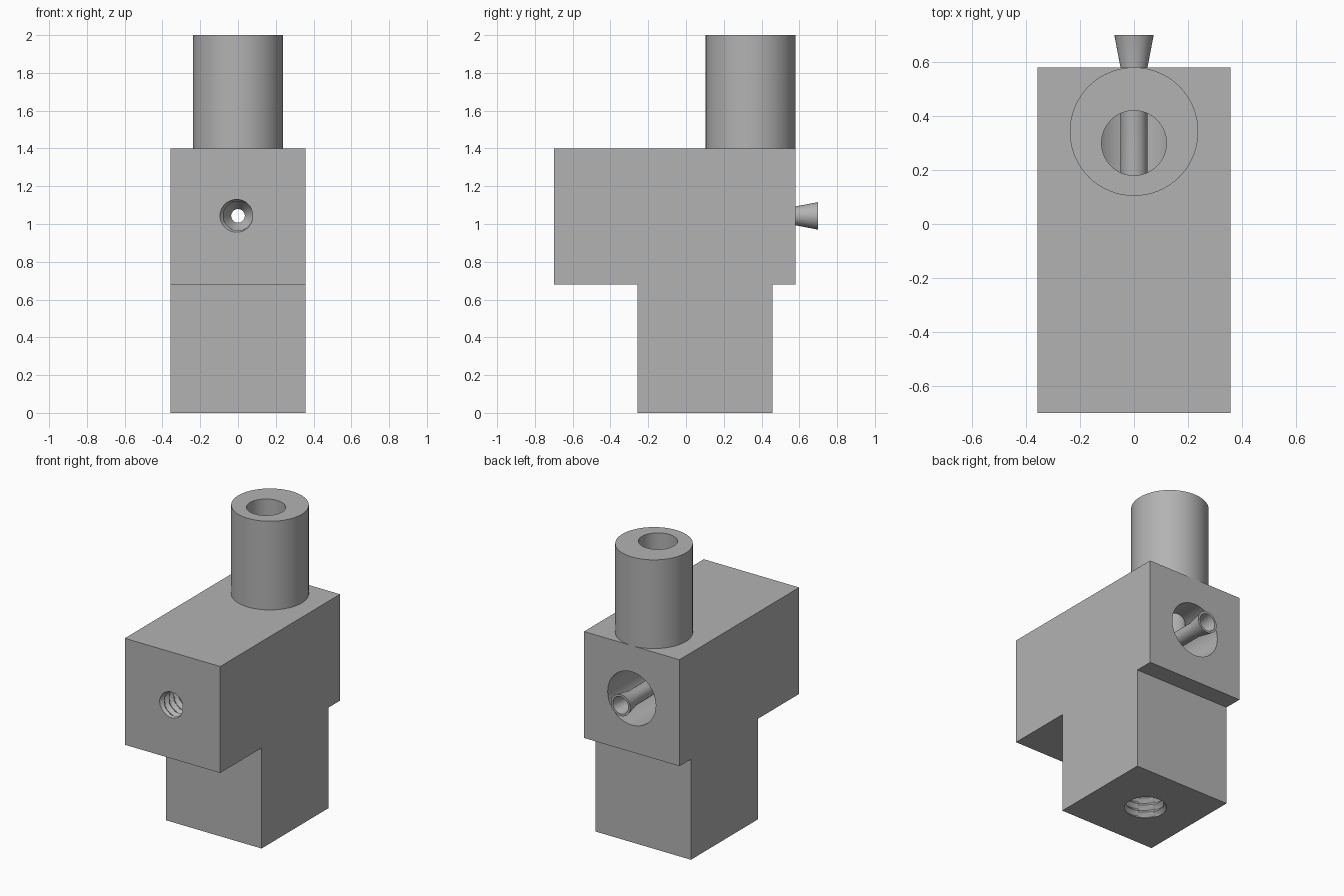
import bpy, bmesh
from math import sin, cos, pi, radians
from mathutils import Matrix

if "Cube" in bpy.data.objects:
    bpy.data.objects.remove(bpy.data.objects["Cube"])

grey = bpy.data.materials.new("plain grey")
grey.use_nodes = True
colour = (0.45, 0.45, 0.45, 1)
grey.diffuse_color = colour
grey.node_tree.nodes["Principled BSDF"].inputs["Base Color"].default_value = colour

AXIS_Z = 1.043          # height of the horizontal bore
BORE = 0.036
PORT_Y = 0.3
ALONG_Y = Matrix.Translation((0, 0, AXIS_Z)) @ Matrix.Rotation(radians(-90), 4, "X")


def finish(name, bm, matrix=Matrix()):
    bm.transform(matrix)
    bmesh.ops.recalc_face_normals(bm, faces=bm.faces)
    mesh = bpy.data.meshes.new(name)
    bm.to_mesh(mesh)
    bm.free()
    obj = bpy.data.objects.new(name, mesh)
    bpy.context.collection.objects.link(obj)
    mesh.materials.append(grey)
    return obj


def lathe(name, profile, matrix=Matrix(), closed=False, sides=64, radius_at=None):
    """Spin (radius, height) points round z; cap the ends or close the loop."""
    bm = bmesh.new()
    rings = []
    for r, h in profile:
        ring = []
        for i in range(sides):
            a = 2 * pi * i / sides
            rr = radius_at(a, h) if radius_at else r
            ring.append(bm.verts.new((rr * cos(a), rr * sin(a), h)))
        rings.append(ring)
    pairs = list(zip(rings, rings[1:]))
    if closed:
        pairs.append((rings[-1], rings[0]))
    else:
        bm.faces.new(rings[0])
        bm.faces.new(rings[-1])
    for low, high in pairs:
        for i in range(sides):
            j = (i + 1) % sides
            bm.faces.new((low[i], low[j], high[j], high[i]))
    return finish(name, bm, matrix)


def thread(name, major, minor, start, end, pitch, matrix):
    """Cutter with a helical V groove."""
    def radius_at(a, h):
        t = (h / pitch - a / (2 * pi)) % 1
        return minor + (major - minor) * (1 - abs(2 * t - 1))
    steps = round((end - start) / pitch * 8)
    profile = [(0, start + (end - start) * k / steps) for k in range(steps + 1)]
    return lathe(name, profile, matrix, sides=48, radius_at=radius_at)


def cut(obj, cutters):
    for c in cutters:
        mod = obj.modifiers.new(c.name, "BOOLEAN")
        mod.operation = "DIFFERENCE"
        mod.solver = "EXACT"
        mod.object = c
    bpy.context.view_layer.update()
    deps = bpy.context.evaluated_depsgraph_get()
    result = bpy.data.meshes.new_from_object(obj.evaluated_get(deps))
    obj.modifiers.clear()
    obj.data = result


# T-shaped body: side outline extruded across x
W = 0.357
outline = [(-0.7, 0.68), (-0.7, 1.4), (0.58, 1.4), (0.58, 0.68),
           (0.457, 0.68), (0.457, 0), (-0.258, 0), (-0.258, 0.68)]
bm = bmesh.new()
face = bm.faces.new([bm.verts.new((-W, y, z)) for y, z in outline])
extruded = bmesh.ops.extrude_face_region(bm, geom=[face])["geom"]
bmesh.ops.translate(bm, vec=(2 * W, 0, 0),
                    verts=[v for v in extruded if isinstance(v, bmesh.types.BMVert)])
body = finish("body", bm)

# Upright inlet tube
tube = lathe("inlet_tube", [(0.238, 1.4), (0.238, 2)],
             Matrix.Translation((0, 0.342, 0)))

# Cutters: inlet port, rear chamber, bore, tapered seat and two threaded holes
port = lathe("port_cutter", [(0.12, AXIS_Z), (0.12, 2.1)],
             Matrix.Translation((0, PORT_Y, 0)))
chamber = lathe("chamber_cutter", [(0.18, 0.1), (0.18, 0.7)], ALONG_Y)
bore = lathe("bore_cutter", [(0.078, -0.31), (0.078, -0.29), (BORE, -0.22), (BORE, 0.15)],
             ALONG_Y)
front_thread = thread("front_thread_cutter", 0.097, 0.076, -0.75, -0.3, 0.05, ALONG_Y)
base_thread = thread("base_thread_cutter", 0.14, 0.117, -0.05, 0.4, 0.05,
                     Matrix.Translation((0, 0.1, 0)))
cutters = [port, chamber, bore, front_thread, base_thread]
cut(body, cutters)
cut(tube, [port])
for c in cutters:
    bpy.data.objects.remove(c)

# Hollow nozzle with a flared mouth
nozzle = lathe("nozzle", [(0.05, 0.09), (0.05, 0.58), (0.073, 0.7),
                          (0.058, 0.7), (BORE, 0.58), (BORE, 0.09)],
               ALONG_Y, closed=True)

for obj in (body, tube, nozzle):
    bpy.ops.object.select_all(action="DESELECT")
    obj.select_set(True)
    bpy.context.view_layer.objects.active = obj
    bpy.ops.object.shade_smooth_by_angle(angle=radians(30))
